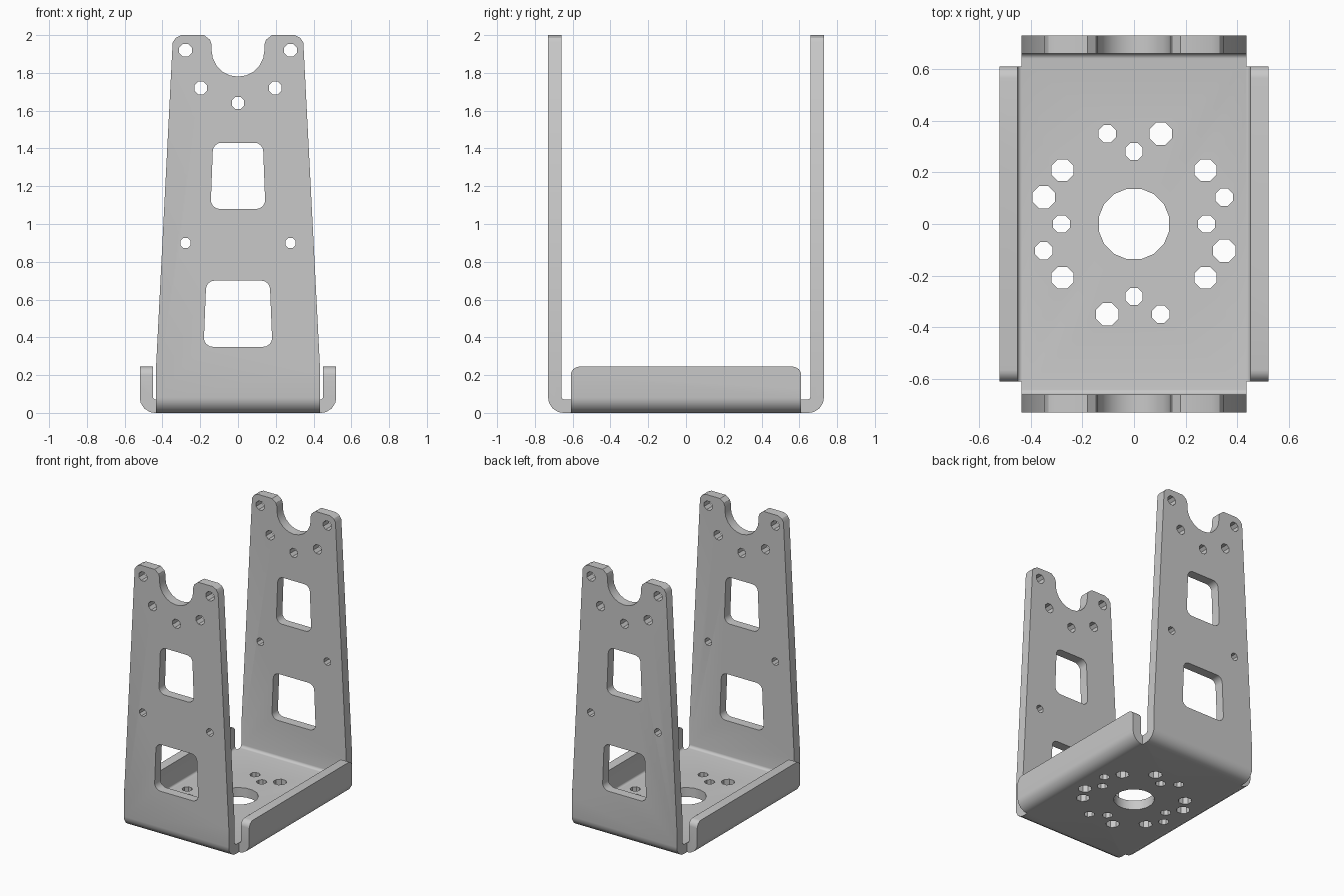
import bpy, bmesh
from math import sin, cos, tan, pi, radians
from mathutils import Vector

if "Cube" in bpy.data.objects:
    bpy.data.objects.remove(bpy.data.objects["Cube"], do_unlink=True)

GREY = (0.58, 0.58, 0.58, 1)
metal = bpy.data.materials.new("grey_metal")
metal.use_nodes = True
metal.diffuse_color = GREY
metal.node_tree.nodes["Principled BSDF"].inputs["Base Color"].default_value = GREY

T = 0.07        # sheet thickness
W = 0.435       # half width of the base
BEND = 0.08     # outer bend radius


def fillet(corners, steps=4):
    """Outline from (a, b, radius) corners, with rounded arcs at the corners."""
    out = []
    for i, (a, b, r) in enumerate(corners):
        p = Vector((a, b))
        if r == 0:
            out.append(p)
            continue
        u = (Vector(corners[i - 1][:2]) - p).normalized()
        v = (Vector(corners[(i + 1) % len(corners)][:2]) - p).normalized()
        half = u.angle(v) / 2
        centre = p + (u + v).normalized() * r / sin(half)
        s, e = p + u * r / tan(half) - centre, p + v * r / tan(half) - centre
        out += [centre + s.lerp(e, k / steps).normalized() * r for k in range(steps + 1)]
    return out


def circle(a, b, r, sides=8):
    return [(a + r * cos(2 * pi * (k + .5) / sides), b + r * sin(2 * pi * (k + .5) / sides))
            for k in range(sides)]


def prism(name, outlines, axis, lo, hi):
    """Extrude one or more outlines along an axis."""
    bm = bmesh.new()
    for pts in outlines:
        rings = []
        for d in (lo, hi):
            place = {"x": lambda a, b: (d, a, b), "y": lambda a, b: (a, d, b),
                     "z": lambda a, b: (a, b, d)}[axis]
            rings.append([bm.verts.new(place(*p)) for p in pts])
        for ring in rings:
            bm.faces.new(ring)
        n = len(pts)
        for k in range(n):
            m = (k + 1) % n
            bm.faces.new((rings[0][k], rings[0][m], rings[1][m], rings[1][k]))
    bmesh.ops.recalc_face_normals(bm, faces=bm.faces)
    mesh = bpy.data.meshes.new(name)
    bm.to_mesh(mesh)
    bm.free()
    mesh.materials.append(metal)
    obj = bpy.data.objects.new(name, mesh)
    bpy.context.collection.objects.link(obj)
    return obj


def combine(obj, tool, operation):
    mod = obj.modifiers.new(operation.lower(), "BOOLEAN")
    mod.operation, mod.object, mod.solver = operation, tool, "EXACT"
    bpy.context.view_layer.objects.active = obj
    bpy.ops.object.modifier_apply(modifier=mod.name)
    bpy.data.objects.remove(tool, do_unlink=True)


# Folded sheet: base with front and back uprights
Y = 0.73
section = fillet([(-Y, 2.1, 0), (-Y, 0, BEND), (Y, 0, BEND), (Y, 2.1, 0),
                  (Y - T, 2.1, 0), (Y - T, T, .02), (T - Y, T, .02), (T - Y, 2.1, 0)])
bracket = prism("folded_bracket", [section], "x", -0.6, 0.6)

# Tapered upright outline with a round notch at the top
edge = [(W, -0.1), (W, 0.22), (0.346, 1.96), (0.33, 1.985), (0.3, 2),
        (0.18, 2), (0.148, 1.975), (0.14, 1.95)]
notch = [(0.14 * cos(k * pi / 10), 1.92 - 0.14 * sin(k * pi / 10)) for k in range(11)]
outline = edge + notch + [(-x, z) for x, z in reversed(edge)]
combine(bracket, prism("upright_outline", [outline], "y", -1, 1), "INTERSECT")

# Folded side flanges with rounded upper corners
X, H, L = 0.52, 0.245, 0.61
for s in (1, -1):
    angle = fillet([(s * 0.4, 0, 0), (s * X, 0, BEND), (s * X, H, 0),
                    (s * (X - T), H, 0), (s * (X - T), T, .015), (s * 0.4, T, 0)])
    flange = prism("side_flange", [angle], "y", -L, L)
    limits = fillet([(-L, -.1, 0), (L, -.1, 0), (L, H, .045), (-L, H, .045)])
    combine(flange, prism("flange_outline", [limits], "x", -1, 1), "INTERSECT")
    combine(bracket, flange, "UNION")

# Windows and screw holes through both uprights
cuts = [circle(0, 1.64, 0.035)]
for s in (1, -1):
    cuts += [circle(s * 0.278, 1.92, 0.036), circle(s * 0.197, 1.72, 0.036),
             circle(s * 0.278, 0.9, 0.029)]
for low, high, bottom, top in ((1.08, 1.43, 0.145, 0.132), (0.35, 0.7, 0.182, 0.168)):
    cuts.append(fillet([(-bottom, low, .045), (bottom, low, .045),
                        (top, high, .045), (-top, high, .045)]))
combine(bracket, prism("upright_holes", cuts, "y", -1, 1), "DIFFERENCE")

# Central bore and surrounding hole pattern in the base
cuts = [circle(0, 0, 0.139, 16)]
for quarter in range(4):
    for deg, dist, r in ((0, 0.28, 0.036), (73.5, 0.364, 0.047), (106.5, 0.364, 0.036)):
        t = radians(deg + 90 * quarter)
        cuts.append(circle(dist * cos(t), dist * sin(t), r))
for sx in (1, -1):
    for sy in (1, -1):
        cuts.append(circle(sx * 0.277, sy * 0.208, 0.046))
combine(bracket, prism("base_holes", cuts, "z", -0.5, 0.5), "DIFFERENCE")

# Smooth bends, crisp edges
bpy.ops.object.select_all(action="DESELECT")
bracket.select_set(True)
bpy.context.view_layer.objects.active = bracket
bpy.ops.object.shade_smooth_by_angle(angle=radians(30))
